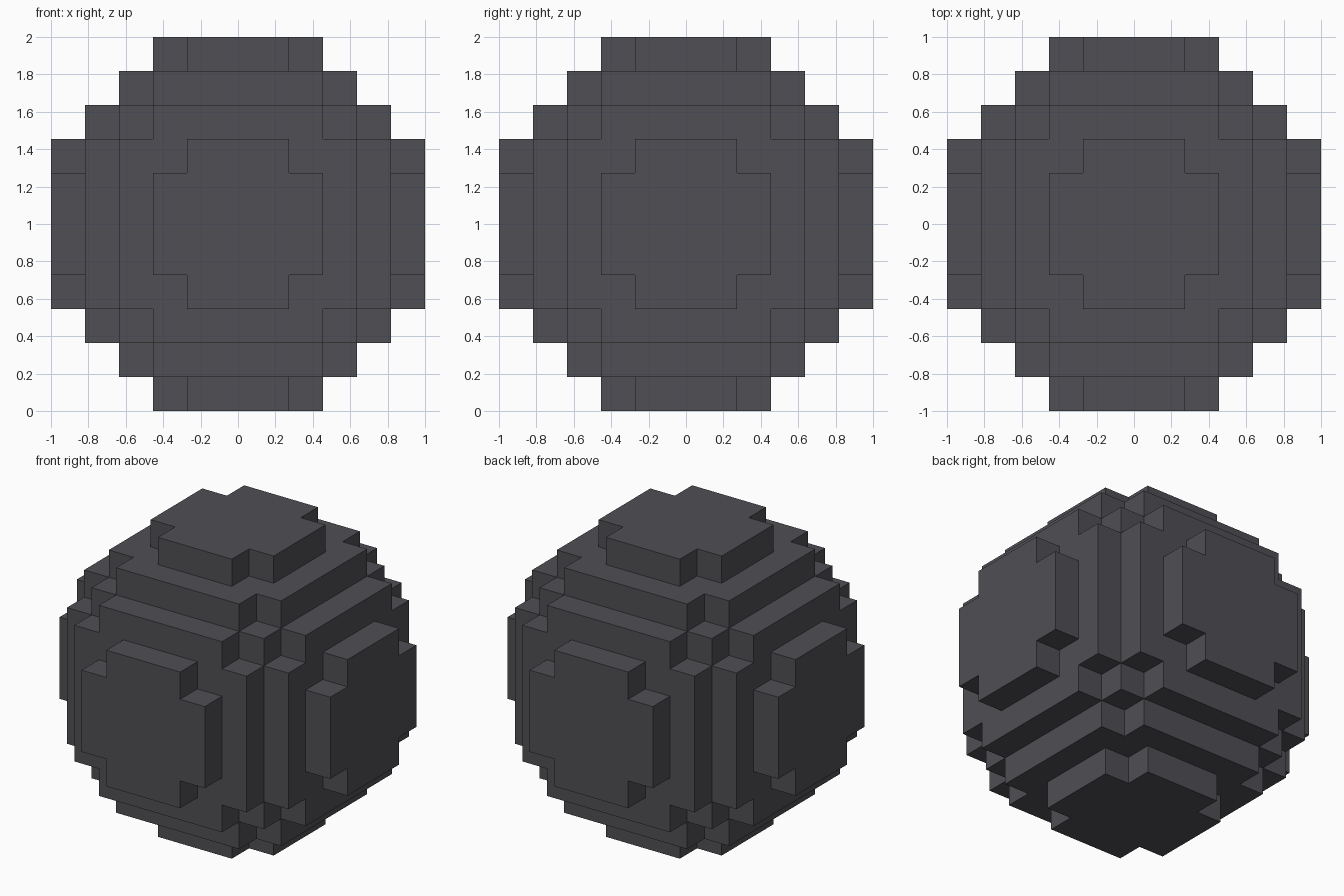
import bpy
import bmesh
from itertools import product
from mathutils import Vector

if "Cube" in bpy.data.objects:
    bpy.data.objects.remove(bpy.data.objects["Cube"], do_unlink=True)

CELLS = 11                # blocks across the ball
SIZE = 2 / CELLS          # edge of one block
HALF = CELLS // 2
RADIUS = CELLS / 2

# Dark grey stone
stone = bpy.data.materials.new("dark_grey")
stone.use_nodes = True
colour = (0.08, 0.077, 0.088, 1)
stone.diffuse_color = colour
stone.node_tree.nodes["Principled BSDF"].inputs["Base Color"].default_value = colour


def filled(cell):
    return cell.length_squared <= RADIUS ** 2


# Outer skin of the block ball: one square wherever a block meets open space
bm = bmesh.new()
steps = range(-HALF, HALF + 1)
for cell in map(Vector, product(steps, repeat=3)):
    if not filled(cell):
        continue
    for axis, sign in product(range(3), (-1, 1)):
        normal = Vector((0, 0, 0))
        normal[axis] = sign
        if filled(cell + normal):
            continue
        u = Vector((0, 0, 0))
        u[(axis + 1) % 3] = 0.5
        v = normal.cross(u)
        centre = cell + normal * 0.5
        corners = (centre - u - v, centre + u - v, centre + u + v, centre - u + v)
        bm.faces.new([bm.verts.new(c * SIZE) for c in corners])

bmesh.ops.remove_doubles(bm, verts=bm.verts, dist=SIZE / 100)
bmesh.ops.recalc_face_normals(bm, faces=bm.faces)

mesh = bpy.data.meshes.new("block_ball")
bm.to_mesh(mesh)
bm.free()
mesh.materials.append(stone)
ball = bpy.data.objects.new("block_ball", mesh)
ball.location.z = 1
bpy.context.collection.objects.link(ball)
